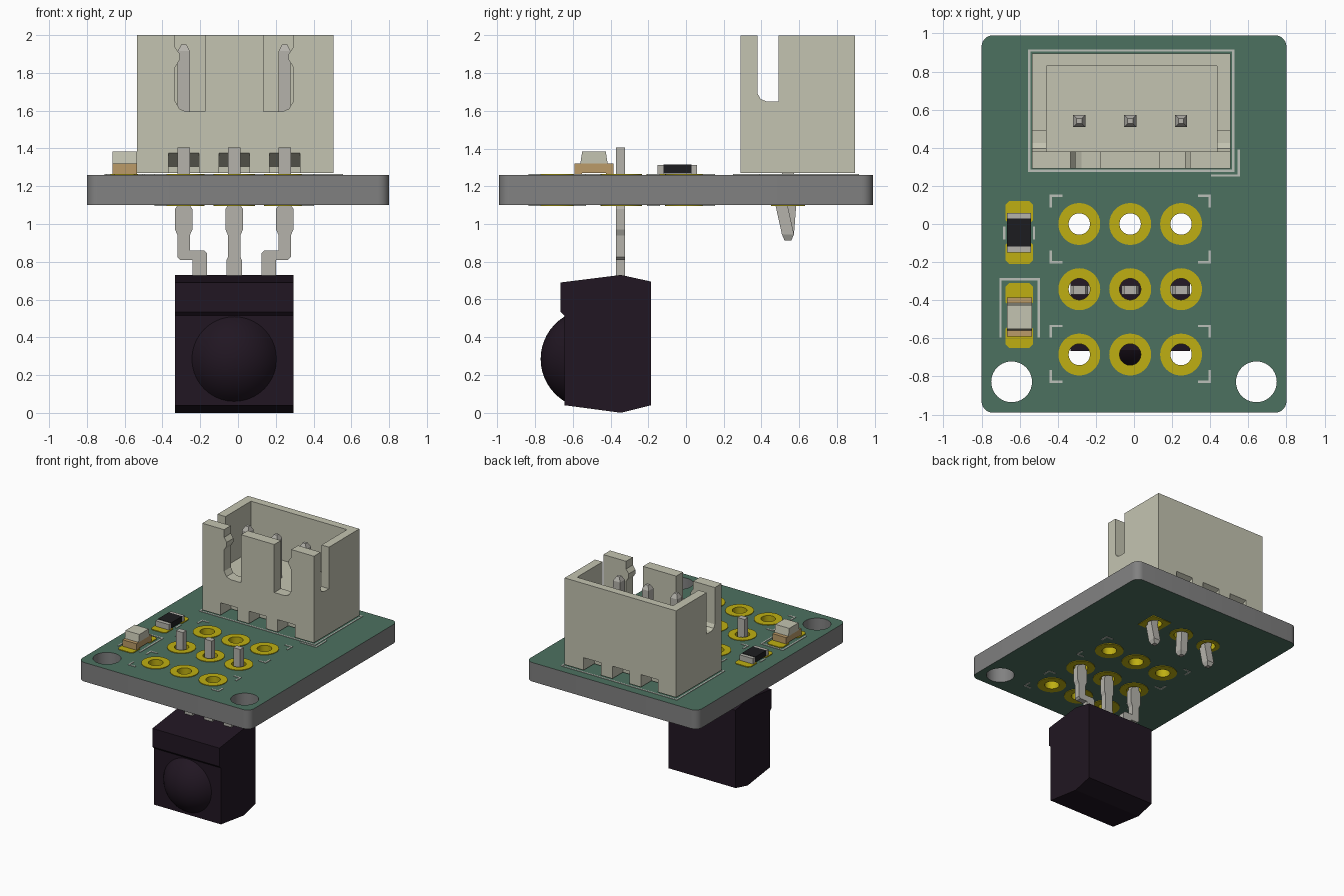
import bpy, bmesh
from math import sin, cos, pi, asin
from mathutils import Vector

if "Cube" in bpy.data.objects:
    bpy.data.objects.remove(bpy.data.objects["Cube"])


def material(name, rgb):
    m = bpy.data.materials.new(name)
    m.diffuse_color = (*rgb, 1)
    m.use_nodes = True
    m.node_tree.nodes["Principled BSDF"].inputs["Base Color"].default_value = m.diffuse_color
    return m


GREEN = material("green_mask", (0.073, 0.165, 0.117))
GREY = material("board_edge", (0.22, 0.22, 0.22))
GOLD = material("gold", (0.52, 0.43, 0.006))
CREAM = material("cream_plastic", (0.55, 0.55, 0.44))
METAL = material("tin", (0.46, 0.45, 0.41))
BLACK = material("dark_plastic", (0.015, 0.008, 0.016))
CHIP = material("chip_black", (0.012, 0.012, 0.014))
TAN = material("tan", (0.5, 0.33, 0.14))
WHITE = material("silk", (0.5, 0.53, 0.48))


def finish(name, bm, mat):
    bmesh.ops.remove_doubles(bm, verts=bm.verts, dist=1e-5)
    bmesh.ops.recalc_face_normals(bm, faces=bm.faces)
    me = bpy.data.meshes.new(name)
    bm.to_mesh(me)
    bm.free()
    me.materials.append(mat)
    ob = bpy.data.objects.new(name, me)
    bpy.context.collection.objects.link(ob)
    return ob


def smooth(ob):
    bpy.ops.object.select_all(action='DESELECT')
    ob.select_set(True)
    bpy.context.view_layer.objects.active = ob
    bpy.ops.object.shade_smooth_by_angle(angle=0.6)


def prism(name, pts, axis, lo, hi, mat):
    """Extrude a 2D profile along an axis (other two axes in xyz order)."""
    bm = bmesh.new()

    def ring(d):
        return [bm.verts.new({'x': (d, a, b), 'y': (a, d, b), 'z': (a, b, d)}[axis]) for a, b in pts]
    r0, r1 = ring(lo), ring(hi)
    bm.faces.new(r0)
    bm.faces.new(r1)
    for i in range(len(pts)):
        j = (i + 1) % len(pts)
        bm.faces.new((r0[i], r0[j], r1[j], r1[i]))
    return finish(name, bm, mat)


def rect(x0, x1, y0, y1):
    return [(x0, y0), (x1, y0), (x1, y1), (x0, y1)]


def box(name, x0, x1, y0, y1, z0, z1, mat):
    return prism(name, rect(x0, x1, y0, y1), 'z', z0, z1, mat)


def circle(x, y, r, n=32):
    return [(x + r * cos(2 * pi * i / n), y + r * sin(2 * pi * i / n)) for i in range(n)]


def plate(name, loops, z0, z1, mat):
    """Flat plate: first loop is the outline, the others are holes."""
    cu = bpy.data.curves.new(name, 'CURVE')
    cu.dimensions, cu.fill_mode, cu.extrude = '2D', 'BOTH', (z1 - z0) / 2
    for lp in loops:
        sp = cu.splines.new('POLY')
        sp.points.add(len(lp) - 1)
        for p, (x, y) in zip(sp.points, lp):
            p.co = (x, y, 0, 1)
        sp.use_cyclic_u = True
    tmp = bpy.data.objects.new(name + "_tmp", cu)
    bpy.context.collection.objects.link(tmp)
    bpy.context.view_layer.update()
    bm = bmesh.new()
    bm.from_mesh(tmp.evaluated_get(bpy.context.evaluated_depsgraph_get()).to_mesh())
    bpy.data.objects.remove(tmp)
    bmesh.ops.translate(bm, verts=bm.verts, vec=(0, 0, (z0 + z1) / 2))
    return finish(name, bm, mat)


def lathe(name, prof, place, mat, n=32, closed=True):
    """Spin (radius, height) points; place maps local xyz to the world."""
    bm = bmesh.new()
    rings = [[bm.verts.new(place(r * cos(2 * pi * i / n), r * sin(2 * pi * i / n), h))
              for i in range(n)] for r, h in prof]
    for k in range(len(rings) if closed else len(rings) - 1):
        a, b = rings[k], rings[(k + 1) % len(rings)]
        for i in range(n):
            j = (i + 1) % n
            bm.faces.new((a[i], a[j], b[j], b[i]))
    if not closed:
        bm.faces.new(rings[-1])
    ob = finish(name, bm, mat)
    smooth(ob)
    return ob


def cut(ob, cutters):
    for c in cutters:
        m = ob.modifiers.new("cut", 'BOOLEAN')
        m.operation, m.solver, m.object = 'DIFFERENCE', 'EXACT', c
        bpy.context.view_layer.objects.active = ob
        bpy.ops.object.modifier_apply(modifier=m.name)
        bpy.data.objects.remove(c)


ZB, ZT = 1.10, 1.26
CX = -0.02                      # centre line of pins and receiver
COLS = [CX - 0.267, CX, CX + 0.267]
PIN_Y = 0.54

# circuit board with rounded corners and all drill holes
outline = []
for k, (sx, sy) in enumerate([(1, 1), (-1, 1), (-1, -1), (1, -1)]):
    for i in range(7):
        a = (k + i / 6) * pi / 2
        outline.append((sx * 0.74 + 0.06 * cos(a), sy * 0.93 + 0.06 * sin(a)))
pads = [(x, y, 0.11) for y in (0, -0.342, -0.685) for x in COLS]
pads += [(x, PIN_Y, 0.09) for x in COLS]
holes = [circle(s * 0.642, -0.828, 0.107, 40) for s in (-1, 1)]
holes += [circle(x, y, 0.061) for x, y, r in pads]
board = plate("circuit_board", [outline] + holes, ZB, ZT, GREY)
board.data.materials.append(GREEN)
for f in board.data.polygons:
    f.material_index = int(abs(f.normal.z) > 0.9)
smooth(board)

# gold plated through-hole pads
for x, y, r in pads:
    b, t = ZB - 0.005, ZT + 0.005
    lathe("plated_pad", [(0.056, b), (r, b), (r, ZB), (0.06, ZB), (0.06, ZT), (r, ZT), (r, t), (0.056, t)],
          lambda u, v, h, x=x, y=y: (x + u, y + v, h), GOLD)
x = COLS[2]
for z in (ZB - 0.0055, ZT):
    plate("square_pad", [rect(x - .09, x + .09, PIN_Y - .09, PIN_Y + .09), circle(x, PIN_Y, 0.06)],
          z, z + 0.0055, GOLD)

# connector housing: open box with key slots and bottom notches
shell = box("connector_housing", -0.535, 0.505, 0.29, 0.895, 1.27, 2.0, CREAM)
cutters = [box("cavity", -0.46, 0.435, 0.38, 0.83, 1.58, 2.2, CREAM),
           prism("side_slots", [(0.38, 2.2), (0.38, 1.69), (0.395, 1.662), (0.425, 1.65), (0.49, 1.65), (0.49, 2.2)],
                 'x', -0.7, 0.7, CREAM)]
for s in (-1, 1):
    slot = [(.155, 2.2), (.155, 1.595), (.255, 1.595), (.29, 1.61), (.313, 1.65), (.313, 1.83), (.288, 1.87),
            (.288, 1.90), (.313, 1.935), (.313, 2.2)]
    cutters.append(prism("front_slot", [(CX + s * a, z) for a, z in slot], 'y', 0.2, 0.385, CREAM))
for x in COLS:
    for y0, y1 in ((0.29, 0.43), (0.895, 0.755)):
        e = y0 + (y0 - y1) * 0.5
        cutters.append(prism("notch", [(e, 1.2), (e, 1.375), (y0, 1.375), (y1, 1.305), (y1, 1.2)],
                             'x', x - 0.08, x + 0.08, CREAM))
cut(shell, cutters)

# connector pins: pointed tops, kinked tails
for i, x in enumerate(COLS):
    k = 0.012 if i == 1 else -0.034
    secs = [(0, 1.95, .014), (0, 1.915, .032), (0, 1.25, .032), (k, 1.10, .032),
            (0, .945, .032), (0, .913, .018)]
    bm = bmesh.new()
    rings = [[bm.verts.new((x + a * h, PIN_Y + dy + b * h, z)) for a, b in ((-1, -1), (1, -1), (1, 1), (-1, 1))]
             for dy, z, h in secs]
    for p, q in zip(rings, rings[1:]):
        for j in range(4):
            bm.faces.new((p[j], p[(j + 1) % 4], q[(j + 1) % 4], q[j]))
    bm.faces.new(rings[0])
    bm.faces.new(rings[-1])
    finish("connector_pin", bm, METAL)

# receiver body and domed lens
prism("receiver_body", [(-.345, 0), (-.185, .04), (-.185, .695), (-.345, .73), (-.665, .69), (-.665, .535),
                        (-.645, .515), (-.645, .04)], 'x', CX - 0.3125, CX + 0.3125, BLACK)
R = 0.265
top = asin(0.223 / R)
dome = [(R * sin(top * (1 - i / 8)) + 1e-3, R * (cos(top * (1 - i / 8)) - cos(top))) for i in range(9)]
lathe("receiver_lens", [(0.223, -0.02)] + dome,
      lambda u, v, h: (CX + u, -0.645 - h * 0.125 / dome[-1][1], 0.285 + v), BLACK, 40, False)

# receiver legs: straight middle, cranked outer pair
leg = [(.145, .70), (.145, .845), (.16, .86), (.235, .86), (.235, .94), (.222, .97), (.222, 1.08), (.235, 1.1),
       (.235, 1.405), (.30, 1.405), (.30, 1.1), (.313, 1.08), (.313, .97), (.30, .94), (.30, .825), (.285, .81),
       (.22, .81), (.22, .70)]
for s in (-1, 1):
    prism("outer_leg", [(CX + s * a, z) for a, z in leg], 'y', -0.37, -0.322, METAL)
half = [(.04, .70), (.04, .81), (.033, .825), (.033, .94), (.046, .97), (.046, 1.08), (.033, 1.1), (.033, 1.405)]
prism("middle_leg", [(CX + a, z) for a, z in half] + [(CX - a, z) for a, z in reversed(half)],
      'y', -0.37, -0.322, METAL)

# surface pads, resistor and indicator light
for y0, y1 in ((0, .12), (-.21, -.09), (-.43, -.31), (-.65, -.53)):
    c = 0.02
    prism("surface_pad", [(-.675 + c, y0), (-.53 - c, y0), (-.53, y0 + c), (-.53, y1 - c), (-.53 - c, y1),
                          (-.675 + c, y1), (-.675, y1 - c), (-.675, y0 + c)], 'z', ZT, ZT + 0.006, GOLD)
box("resistor_body", -.665, -.54, -.118, .028, 1.268, 1.315, CHIP)
for y0, y1 in ((-.15, -.118), (.028, .058)):
    box("resistor_end_cap", -.665, -.54, y0, y1, 1.266, 1.312, METAL)
box("light_base", -.665, -.535, -.55, -.425, 1.27, 1.32, TAN)
for y0, y1 in ((-.59, -.55), (-.425, -.385)):
    box("light_terminal", -.665, -.535, y0, y1, 1.266, 1.32, TAN)
prism("light_lens", [(-.56, 1.32), (-.415, 1.32), (-.425, 1.383), (-.55, 1.383)], 'x', -.665, -.535, CREAM)

# printed outlines and corner brackets
lines = [[(-.55, .28), (.52, .28), (.52, .91), (-.55, .91), (-.55, .28)],
         [(.55, .385), (.55, .255), (.41, .255)],
         [(-.70, -.59), (-.70, -.29), (-.50, -.29), (-.50, -.59)],
         [(-.68, -.02), (-.68, -.075)], [(-.525, -.02), (-.525, -.075)]]
brackets = []
for yt, yb in ((.148, -.2), (-.535, -.828)):
    for x, sx in ((-.437, 1), (.397, -1)):
        for y, sy in ((yt, -1), (yb, 1)):
            brackets.append([(x + sx * .055, y), (x, y), (x, y + sy * .055)])


def print_lines(name, paths, z):
    bm = bmesh.new()
    w = 0.006
    for path in paths:
        for (xa, ya), (xb, yb) in zip(path, path[1:]):
            q = rect(min(xa, xb) - w, max(xa, xb) + w, min(ya, yb) - w, max(ya, yb) + w)
            geo = bmesh.ops.create_cube(bm, size=1)['verts']
            for v in geo:
                v.co = Vector((q[0][0] if v.co.x < 0 else q[1][0], q[0][1] if v.co.y < 0 else q[2][1],
                               z + 0.002 * (1 if v.co.z > 0 else -1)))
    finish(name, bm, WHITE)


print_lines("top_printed_lines", lines + brackets, ZT + 0.002)
print_lines("bottom_printed_lines", brackets, ZB - 0.002)
